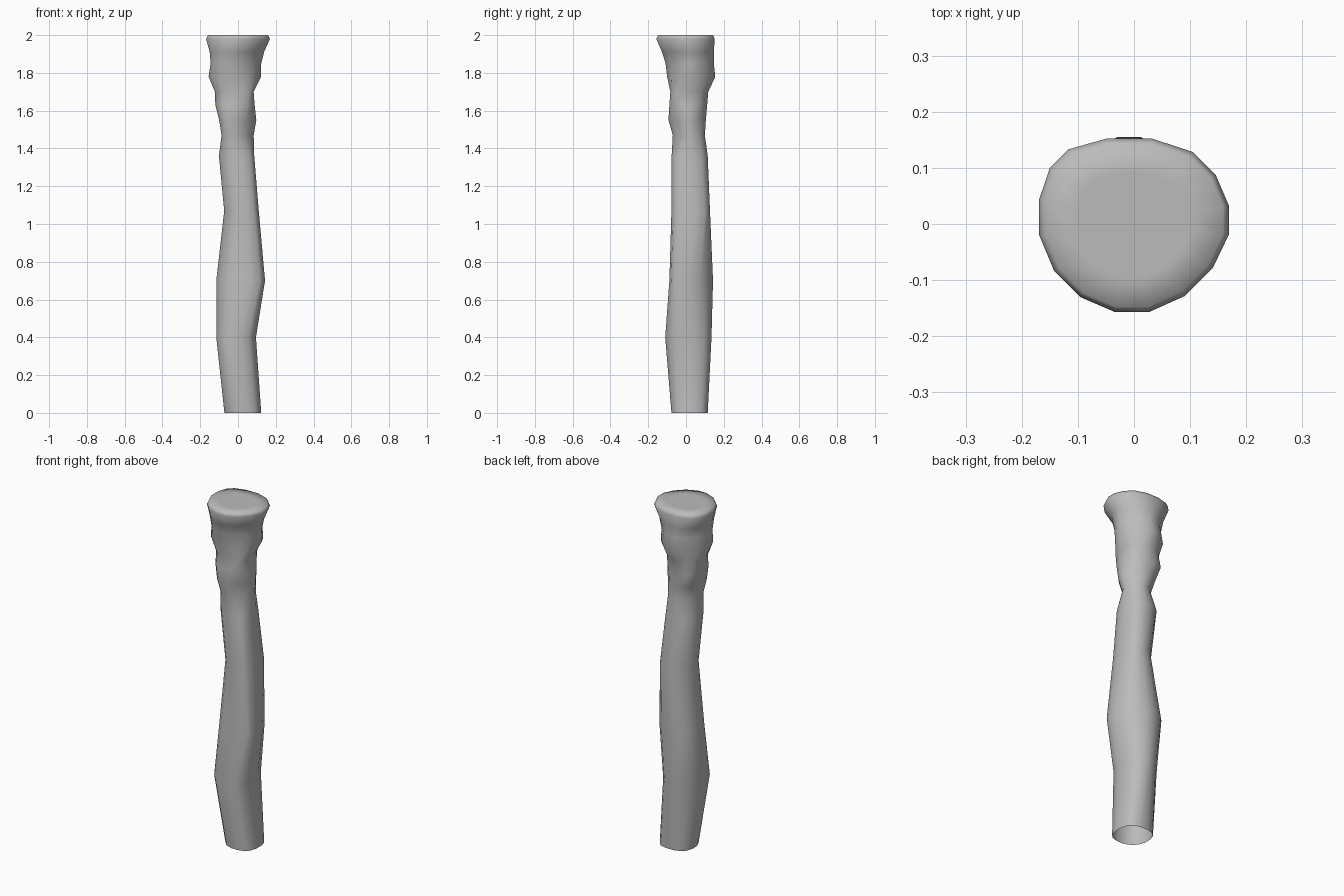
import bpy, bmesh, math
from mathutils import Vector

# Gnarled shaft: each ring is height, then its reach from the axis in
# 8 directions (+x, +x+y, +y, -x+y, -x, -x-y, -y, +x-y)
RINGS = [
    (0.00, .123, .138, .115, .100, .072, .065, .077, .110),
    (0.40, .095, .125, .135, .117, .115, .125, .110, .106),
    (0.70, .143, .138, .143, .143, .115, .092, .088, .138),
    (1.07, .110, .140, .127, .090, .073, .065, .077, .106),
    (1.36, .086, .110, .115, .117, .101, .088, .076, .088),
    (1.47, .083, .095, .100, .085, .087, .090, .070, .058),
    (1.55, .097, .095, .105, .110, .100, .110, .093, .080),
    (1.63, .088, .100, .112, .138, .120, .115, .088, .090),
    (1.70, .083, .103, .118, .127, .122, .110, .083, .095),
    (1.78, .123, .135, .155, .148, .156, .135, .100, .095),
    (1.85, .123, .130, .147, .138, .145, .135, .108, .100),
    (1.91, .138, .140, .147, .150, .150, .145, .127, .113),
    (1.98, .169, .165, .152, .177, .169, .160, .157, .155),
]


def outline(reach):
    """Octagon touching the 8 reaches, corners cut to give 16 points."""
    dirs = [Vector((math.cos(i * math.pi / 4), math.sin(i * math.pi / 4))) for i in range(8)]
    corners = []
    for i in range(8):
        a, b = reach[i], reach[(i + 1) % 8]
        tangent = Vector((-dirs[i].y, dirs[i].x))
        s = math.sqrt(0.5)
        corners.append(dirs[i] * a + tangent * ((b - a * s) / s))
    pts = []
    for i in range(8):
        p, q = corners[i - 1], corners[i]
        pts += [p.lerp(q, 0.27), p.lerp(q, 0.73)]
    return pts


bm = bmesh.new()
loops = []


def add_loop(pts, z, scale=1.0):
    ring = [bm.verts.new((p.x * scale, p.y * scale, z)) for p in pts]
    if loops:
        prev = loops[-1]
        n = len(ring)
        for i in range(n):
            j = (i + 1) % n
            bm.faces.new((prev[i], prev[j], ring[j], ring[i]))
    loops.append(ring)


# Shaft and flared head, open at the bottom
for row in RINGS:
    add_loop(outline(row[1:]), row[0])

# Softened rim and flat top
top = outline(RINGS[-1][1:])
add_loop(top, 2.0, 0.94)
add_loop(top, 2.0, 0.60)
bm.faces.new(loops[-1])

mesh = bpy.data.meshes.new("shaft")
bm.to_mesh(mesh)
bm.free()
shaft = bpy.data.objects.new("shaft", mesh)
bpy.context.collection.objects.link(shaft)

grey = bpy.data.materials.new("plain grey")
grey.diffuse_color = (0.5, 0.5, 0.5, 1)
mesh.materials.append(grey)
for poly in mesh.polygons:
    poly.use_smooth = True
